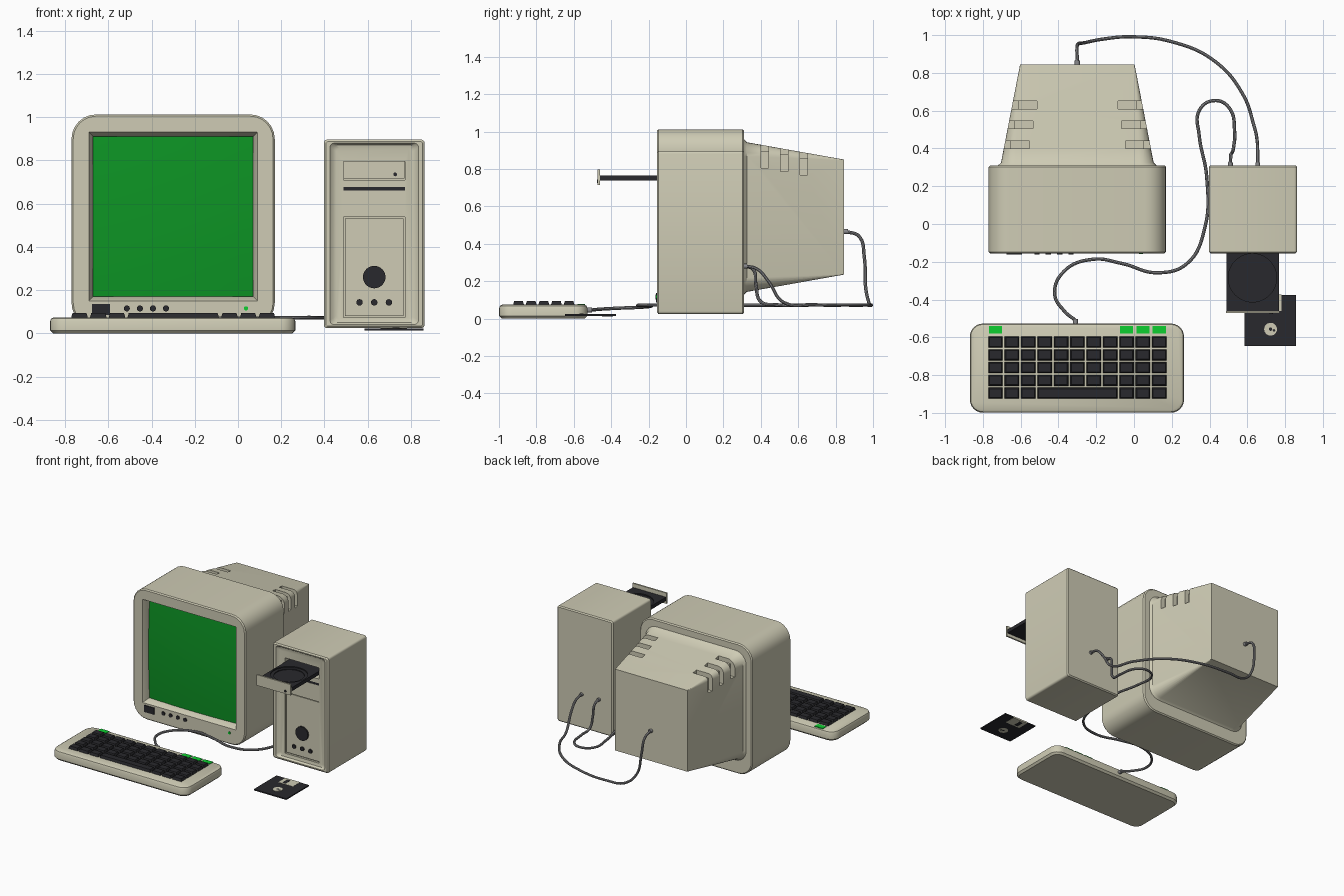
import bpy, bmesh, math
from mathutils import Vector

if "Cube" in bpy.data.objects:
    bpy.data.objects.remove(bpy.data.objects["Cube"])


def material(name, r, g, b):
    m = bpy.data.materials.new(name)
    m.diffuse_color = (r, g, b, 1)
    m.use_nodes = True
    m.node_tree.nodes["Principled BSDF"].inputs["Base Color"].default_value = m.diffuse_color
    return m


BEIGE = material("beige", 0.62, 0.60, 0.46)
BLACK = material("black", 0.022, 0.022, 0.026)
GREEN = material("screen_green", 0.004, 0.30, 0.018)
LIME = material("bright_green", 0.004, 0.62, 0.03)
GREY = material("grey", 0.25, 0.25, 0.26)


def smooth(ob, mat):
    ob.data.materials.clear()
    ob.data.materials.append(mat)
    bpy.ops.object.select_all(action='DESELECT')
    ob.select_set(True)
    bpy.context.view_layer.objects.active = ob
    bpy.ops.object.shade_smooth_by_angle(angle=math.radians(35))
    return ob


def ring(cu, cv, hu, hv, r, n):
    """Rounded rectangle, n segments per corner."""
    pts = []
    for k, (su, sv) in enumerate(((1, 1), (-1, 1), (-1, -1), (1, -1))):
        for i in range(n + 1):
            if n == 0:
                pts.append((cu + su * hu, cv + sv * hv))
            else:
                a = math.pi / 2 * (k + i / n)
                pts.append((cu + su * (hu - r) + r * math.cos(a), cv + sv * (hv - r) + r * math.sin(a)))
    return pts


def loft(name, parts, mat, axis='Y', n=0):
    """Each part is a list of sections (cu, cv, half_u, half_v, radius, w)."""
    bm = bmesh.new()
    for secs in parts:
        rows = []
        for cu, cv, hu, hv, r, w in secs:
            rows.append([bm.verts.new((u, w, v) if axis == 'Y' else (u, v, w))
                         for u, v in ring(cu, cv, hu, hv, r, n)])
        m = len(rows[0])
        for a, b in zip(rows, rows[1:]):
            for i in range(m):
                bm.faces.new((a[i], a[(i + 1) % m], b[(i + 1) % m], b[i]))
        bm.faces.new(rows[0])
        bm.faces.new(rows[-1])
    bmesh.ops.remove_doubles(bm, verts=bm.verts, dist=1e-5)
    bmesh.ops.recalc_face_normals(bm, faces=bm.faces)
    me = bpy.data.meshes.new(name)
    bm.to_mesh(me)
    bm.free()
    ob = bpy.data.objects.new(name, me)
    bpy.context.collection.objects.link(ob)
    return smooth(ob, mat)


def block(x0, x1, y0, y1, z0, z1):
    cx, cz, hx, hz = (x0 + x1) / 2, (z0 + z1) / 2, abs(x1 - x0) / 2, abs(z1 - z0) / 2
    return [(cx, cz, hx, hz, 0, y0), (cx, cz, hx, hz, 0, y1)]


def disc(u, v, r, w0, w1):
    return [(u, v, r, r, r, w0), (u, v, r, r, r, w1)]


def cut(ob, cutter, mat):
    cutter.hide_render = True
    mod = ob.modifiers.new("cut", 'BOOLEAN')
    mod.operation, mod.solver, mod.object = 'DIFFERENCE', 'EXACT', cutter
    bpy.context.view_layer.objects.active = ob
    bpy.ops.object.modifier_apply(modifier=mod.name)
    bpy.data.objects.remove(cutter)
    smooth(ob, mat)


def cable(name, pts):
    cu = bpy.data.curves.new(name, 'CURVE')
    cu.dimensions = '3D'
    cu.bevel_depth, cu.bevel_resolution, cu.resolution_u = 0.009, 2, 8
    cu.use_fill_caps = True
    sp = cu.splines.new('BEZIER')
    sp.bezier_points.add(len(pts) - 1)
    for b, p in zip(sp.bezier_points, pts):
        b.co = Vector(p)
        b.handle_left_type = b.handle_right_type = 'AUTO'
    ob = bpy.data.objects.new(name, cu)
    bpy.context.collection.objects.link(ob)
    bpy.ops.object.select_all(action='DESELECT')
    ob.select_set(True)
    bpy.context.view_layer.objects.active = ob
    bpy.ops.object.convert(target='MESH')
    smooth(bpy.context.view_layer.objects.active, GREY)


# Monitor housing: bezel recess, front shell and tapered back
MX, MZ, SZ, BZ = -0.30, 0.52, 0.54, 0.5425
housing = loft("monitor_housing", [[
    (MX, SZ, 0.37, 0.37, 0.002, -0.09), (MX, SZ, 0.37, 0.37, 0.002, -0.115),
    (MX, SZ, 0.39, 0.39, 0.002, -0.155), (MX, MZ, 0.462, 0.484, 0.105, -0.155),
    (MX, MZ, 0.47, 0.492, 0.113, -0.147), (MX, MZ, 0.47, 0.492, 0.113, 0.302),
    (MX, MZ, 0.462, 0.484, 0.105, 0.31), (MX, BZ, 0.42, 0.415, 0.09, 0.31),
    (MX, BZ, 0.404, 0.40, 0.075, 0.325), (MX, BZ, 0.303, 0.3075, 0.003, 0.845)]], BEIGE, n=6)

# Vent slots wrapping over the top back edges
tops, sides = [], []
for y in (0.42, 0.525, 0.63):
    t = (y - 0.31) / 0.535
    hw, top = 0.405 - 0.102 * t, 0.945 - 0.095 * t
    for s in (-1, 1):
        tops.append(block(MX + s * (hw - 0.13), MX + s * (hw + 0.05), y - 0.02, y + 0.02, top - 0.03, top + 0.05))
        sides.append(block(MX + s * (hw - 0.03), MX + s * (hw + 0.06), y - 0.02, y + 0.02, top - 0.12, top + 0.06))
cut(housing, loft("vent_cutter_top", tops, BEIGE), BEIGE)
cut(housing, loft("vent_cutter_side", sides, BEIGE), BEIGE)

# Bulged screen glass
bm = bmesh.new()
bmesh.ops.create_grid(bm, x_segments=12, y_segments=12, size=0.37)
for v in bm.verts:
    x, z = v.co.x, v.co.y
    bulge = (1 - (x / 0.37) ** 2) + (1 - (z / 0.37) ** 2)
    v.co = (MX + x, -0.1 - 0.012 * bulge, SZ + z)
bmesh.ops.recalc_face_normals(bm, faces=bm.faces)
if sum(f.normal.y for f in bm.faces) > 0:
    bmesh.ops.reverse_faces(bm, faces=bm.faces)
me = bpy.data.meshes.new("screen")
bm.to_mesh(me)
bm.free()
screen = bpy.data.objects.new("screen", me)
bpy.context.collection.objects.link(screen)
smooth(screen, GREEN)

# Monitor controls
loft("monitor_power_switch", [block(-0.675, -0.592, -0.161, -0.14, 0.085, 0.136)], BLACK)
loft("monitor_knobs", [disc(-0.514 + 0.0603 * i, 0.115, 0.014, -0.162, -0.14) for i in range(4)], BLACK, n=4)
loft("monitor_led", [disc(0.037, 0.115, 0.01, -0.16, -0.14)], LIME, n=4)

# Tower case with a dished front
TX, TZ = 0.63, 0.46
tower = loft("tower_case", [[
    (TX, TZ, 0.175, 0.395, 0.015, -0.135), (TX, TZ, 0.19, 0.41, 0.02, -0.139),
    (TX, TZ, 0.205, 0.42, 0.02, -0.155), (TX, TZ, 0.224, 0.427, 0.012, -0.155),
    (TX, TZ, 0.233, 0.436, 0.015, -0.147), (TX, TZ, 0.233, 0.436, 0.015, 0.302),
    (TX, TZ, 0.225, 0.428, 0.01, 0.31)]], BEIGE, n=3)
cut(tower, loft("front_cutter", [
    block(0.487, 0.773, -0.2, -0.12, 0.074, 0.537),
    block(0.487, 0.773, -0.2, -0.02, 0.71, 0.795),
    block(0.487, 0.773, -0.2, -0.11, 0.66, 0.677)], BEIGE), BEIGE)
loft("floppy_slot", [block(0.487, 0.773, -0.134, -0.105, 0.66, 0.677)], BLACK)
loft("panel_door", [block(0.494, 0.766, -0.128, -0.115, 0.081, 0.53)], BEIGE)
loft("power_button", [disc(TX, 0.26, 0.052, -0.14, -0.115)], BLACK, n=8)
loft("small_buttons", [disc(TX + 0.068 * i, 0.143, 0.015, -0.138, -0.115) for i in (-1, 0, 1)], BLACK, n=4)

# Open disc tray
tray = loft("disc_tray", [block(0.49, 0.767, -0.462, -0.03, 0.738, 0.765)], BLACK)
for r, z in ((0.128, 0.757), (0.105, 0.751)):
    cut(tray, loft("tray_cutter", [disc(0.627, -0.285, r, z, 0.8)], BLACK, 'Z', 10), BLACK)
loft("tray_front", [block(0.487, 0.771, -0.472, -0.46, 0.715, 0.796)], BEIGE)
loft("eject_button", [disc(0.727, 0.735, 0.009, -0.477, -0.47)], BLACK, n=3)

# Keyboard base
KX, KY = -0.302, -0.763
loft("keyboard_base", [[
    (KX, KY, 0.553, 0.222, 0.055, 0), (KX, KY, 0.567, 0.236, 0.069, 0.014),
    (KX, KY, 0.567, 0.236, 0.069, 0.056), (KX, KY, 0.562, 0.231, 0.064, 0.068),
    (KX, KY, 0.55, 0.219, 0.052, 0.074)]], BEIGE, 'Z', 6)

# Keys: 11 columns, 5 rows, with a wide space bar
PX, PY = 0.0867, 0.0676
keys = []


def key(c, row, span=1):
    x, y = -0.733 + PX * c, -0.625 - PY * row
    h = span * PX / 2
    return [(x, y, h - 0.004, 0.03, 0, 0.07), (x, y, h - 0.011, 0.023, 0, 0.093)]


for row in range(5):
    for c in range(11):
        if row < 4 or c < 3 or c > 7:
            keys.append(key(c, row))
keys.append(key(5, 4, 5))
loft("keys", keys, BLACK, 'Z')
loft("green_keys", [[(-0.733 + PX * c, -0.56, 0.035, 0.02, 0, z) for z in (0.07, 0.078)]
                    for c in (0, 8, 9, 10)], LIME, 'Z')

# Floppy disk with hub and sliding shutter
loft("floppy_disk", [block(0.585, 0.857, -0.647, -0.375, 0.014, 0.023)], BLACK)
loft("floppy_hub", [disc(0.723, -0.557, 0.034, 0.013, 0.0255)], BEIGE, 'Z', 6)
loft("floppy_hub_hole", [disc(0.723, -0.557, 0.009, 0.0125, 0.0265), disc(0.741, -0.563, 0.007, 0.0125, 0.0265)],
     BLACK, 'Z', 3)
loft("floppy_shutter", [block(0.66, 0.782, -0.46, -0.374, 0.0125, 0.0245)], BEIGE)
loft("shutter_window", [block(0.685, 0.715, -0.45, -0.39, 0.012, 0.025)], BLACK)

# Plugs and cables
loft("plugs", [disc(-0.30, 0.465, 0.014, 0.84, 0.865), disc(0.51, 0.28, 0.013, 0.305, 0.325),
               disc(0.655, 0.28, 0.013, 0.305, 0.325), disc(-0.31, 0.045, 0.014, -0.53, -0.503)], GREY, n=4)
cable("monitor_cable", [
    (-0.30, 0.86, 0.465), (-0.302, 0.925, 0.44), (-0.295, 0.953, 0.33), (-0.26, 0.96, 0.17),
    (-0.17, 0.978, 0.085), (-0.03, 0.991, 0.072), (0.2, 0.965, 0.072), (0.43, 0.86, 0.072),
    (0.58, 0.68, 0.074), (0.635, 0.52, 0.088), (0.652, 0.44, 0.2), (0.655, 0.38, 0.265), (0.655, 0.315, 0.282)])
cable("keyboard_cable", [
    (0.51, 0.315, 0.282), (0.512, 0.36, 0.262), (0.517, 0.374, 0.18), (0.526, 0.40, 0.09),
    (0.533, 0.48, 0.074), (0.50, 0.62, 0.072), (0.42, 0.653, 0.072), (0.345, 0.60, 0.072),
    (0.345, 0.47, 0.072), (0.385, 0.25, 0.072), (0.375, -0.02, 0.072), (0.28, -0.21, 0.072),
    (0.12, -0.258, 0.07), (-0.06, -0.21, 0.068), (-0.22, -0.187, 0.066), (-0.37, -0.25, 0.06),
    (-0.42, -0.37, 0.055), (-0.37, -0.46, 0.05), (-0.31, -0.51, 0.045)])
